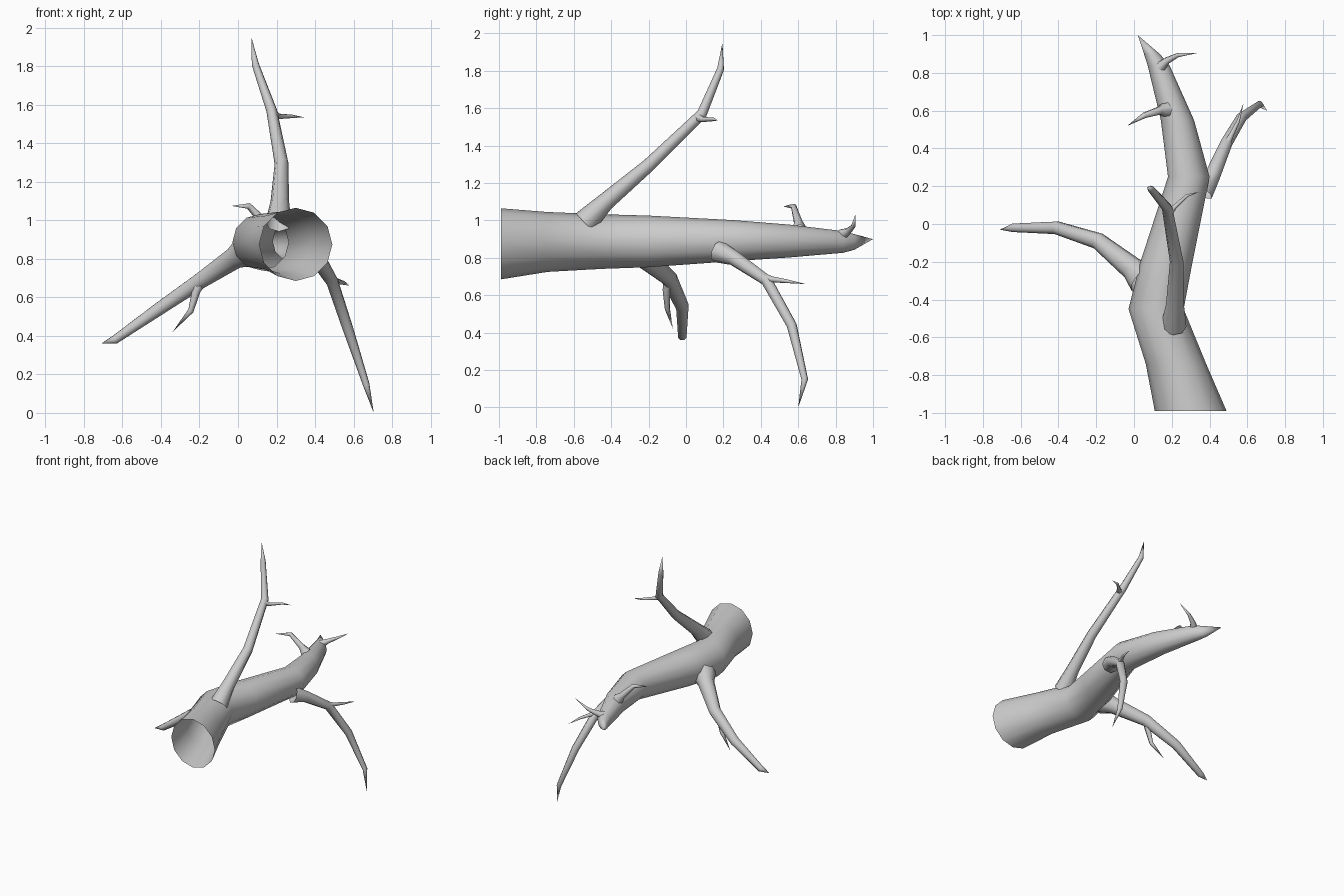
import bpy, bmesh, math
from mathutils import Vector


def limb(name, pts, sides, normal=None, closed_start=False):
    """Tapered tube through (x, y, z, radius) points; zero radius makes a pointed tip."""
    bm = bmesh.new()
    pos = [Vector(p[:3]) for p in pts]
    prev, side = None, None
    for i, p in enumerate(pts):
        a, b = pos[max(i - 1, 0)], pos[min(i + 1, len(pos) - 1)]
        t = Vector(normal) if normal else (b - a).normalized()
        if side is None:
            side = Vector((0, 0, 1)) if abs(t.z) < 0.8 else Vector((1, 0, 0))
        side = (side - t * side.dot(t)).normalized()
        up = t.cross(side)
        if p[3] == 0:
            tip = bm.verts.new(pos[i])
            for k in range(sides):
                bm.faces.new((prev[k], prev[(k + 1) % sides], tip))
            break
        ring = []
        for k in range(sides):
            ang = 2 * math.pi * k / sides
            ring.append(bm.verts.new(pos[i] + p[3] * (side * math.cos(ang) + up * math.sin(ang))))
        if prev:
            for k in range(sides):
                j = (k + 1) % sides
                bm.faces.new((prev[k], prev[j], ring[j], ring[k]))
        prev = ring
    for f in bm.faces:
        f.smooth = True
    me = bpy.data.meshes.new(name)
    bm.to_mesh(me)
    bm.free()
    ob = bpy.data.objects.new(name, me)
    bpy.context.collection.objects.link(ob)
    return ob


# Hollow trunk, open at the front and pointed at the back
limb("trunk", [
    (0.30, -0.99, 0.875, 0.19), (0.222, -0.74, 0.885, 0.160),
    (0.117, -0.45, 0.887, 0.146), (0.172, -0.20, 0.888, 0.138),
    (0.29, 0.25, 0.892, 0.110), (0.23, 0.55, 0.89, 0.088),
    (0.13, 0.84, 0.885, 0.058), (0.095, 0.90, 0.885, 0.042),
    (0.02, 1.00, 0.90, 0)], 12, normal=(0, 1, 0))

# Main branches, flared where they leave the trunk
limb("upper_branch", [
    (0.21, -0.54, 0.99, 0.068), (0.217, -0.43, 1.10, 0.048),
    (0.226, -0.20, 1.295, 0.036), (0.175, 0.085, 1.57, 0.028),
    (0.09, 0.185, 1.81, 0.019), (0.07, 0.195, 1.95, 0)], 8)
limb("left_branch", [
    (0.05, -0.29, 0.845, 0.09), (-0.01, -0.235, 0.81, 0.062),
    (-0.19, -0.09, 0.69, 0.045), (-0.41, -0.02, 0.54, 0.036),
    (-0.64, -0.02, 0.38, 0.024), (-0.71, -0.03, 0.36, 0)], 8)
limb("right_branch", [
    (0.36, 0.17, 0.835, 0.062), (0.415, 0.255, 0.80, 0.042),
    (0.49, 0.43, 0.68, 0.032), (0.57, 0.565, 0.44, 0.028),
    (0.665, 0.635, 0.15, 0.018), (0.705, 0.60, 0.0, 0)], 8)

# Small twigs
twigs = {
    "upper_branch_twig": [(0.185, 0.06, 1.55, 0.026), (0.215, 0.09, 1.54, 0.014),
                          (0.28, 0.15, 1.54, 0.009), (0.345, 0.17, 1.535, 0)],
    "left_branch_twig": [(-0.20, -0.09, 0.68, 0.034), (-0.218, -0.105, 0.63, 0.022),
                         (-0.245, -0.10, 0.53, 0.015), (-0.34, -0.07, 0.42, 0)],
    "right_branch_twig": [(0.49, 0.42, 0.69, 0.028), (0.51, 0.46, 0.685, 0.016),
                          (0.55, 0.54, 0.675, 0.010), (0.58, 0.64, 0.66, 0)],
    "trunk_left_twig": [(0.17, 0.605, 0.95, 0.042), (0.135, 0.60, 0.99, 0.024),
                        (0.055, 0.575, 1.075, 0.016), (-0.035, 0.52, 1.075, 0)],
    "trunk_tip_twig": [(0.14, 0.83, 0.92, 0.034), (0.175, 0.865, 0.94, 0.020),
                       (0.235, 0.895, 0.97, 0.012), (0.335, 0.905, 1.03, 0)],
}
for name, pts in twigs.items():
    limb(name, pts, 6)
